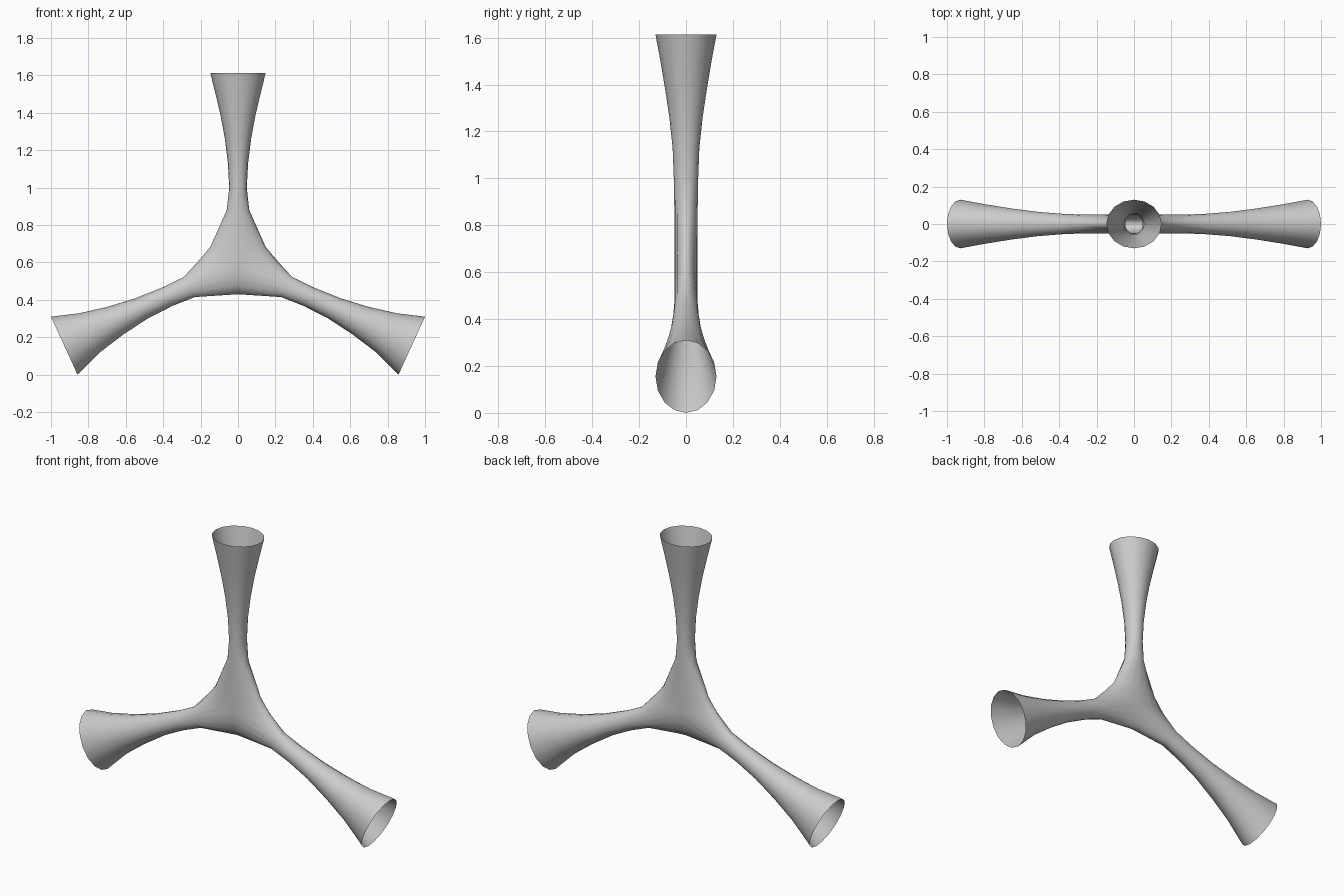
import bpy, bmesh, math

cube = bpy.data.objects.get("Cube")
if cube:
    bpy.data.objects.remove(cube)

SIDES = 16
HUB = (0.0, 0.58)      # x, z where the three arms meet
SIDE_SEAM = (0.215, 0.603)
LOW_SEAM = (0.0, 0.43)

# One plain grey material
grey = bpy.data.materials.new("warm_grey")
grey.use_nodes = True
colour = (0.6, 0.6, 0.6, 1.0)
grey.diffuse_color = colour
grey.node_tree.nodes["Principled BSDF"].inputs["Base Color"].default_value = colour


def ring(bm, a, b, depth, centre=None):
    """Oval loop through edge points a and b (x, z), bulging by depth in y."""
    c = centre or ((a[0] + b[0]) / 2, (a[1] + b[1]) / 2)
    loop = []
    for i in range(SIDES):
        t = 2 * math.pi * i / SIDES
        co, si = math.cos(t), math.sin(t)
        p = a if co >= 0 else b
        k = abs(co)
        loop.append(bm.verts.new((c[0] + (p[0] - c[0]) * k,
                                  depth * si,
                                  c[1] + (p[1] - c[1]) * k)))
    return loop


def arm(bm, seam_a, seam_b, sections):
    """Open flared tube from the hub seams out to the rim."""
    loops = [ring(bm, seam_a, seam_b, 0.05, HUB)]
    loops += [ring(bm, a, b, d) for a, b, d in sections]
    for l0, l1 in zip(loops, loops[1:]):
        for i in range(SIDES):
            j = (i + 1) % SIDES
            bm.faces.new((l0[i], l0[j], l1[j], l1[i]))


def flip(p):
    return (-p[0], p[1])


# Upright arm: half width, height, depth
upright = [(0.148, 0.683, 0.05), (0.06, 0.88, 0.05), (0.047, 1.0, 0.052),
           (0.054, 1.13, 0.057), (0.07, 1.26, 0.071), (0.092, 1.38, 0.089),
           (0.12, 1.50, 0.109), (0.148, 1.613, 0.13)]
# Lower arm: upper edge, lower edge, depth
lower = [((0.29, 0.522), (0.23, 0.415), 0.05),
         ((0.40, 0.468), (0.35, 0.368), 0.054),
         ((0.55, 0.408), (0.48, 0.302), 0.065),
         ((0.70, 0.362), (0.61, 0.217), 0.083),
         ((0.85, 0.328), (0.735, 0.122), 0.105),
         ((1.0, 0.31), (0.858, 0.0), 0.13)]

bm = bmesh.new()
arm(bm, SIDE_SEAM, flip(SIDE_SEAM), [((w, z), (-w, z), d) for w, z, d in upright])
arm(bm, SIDE_SEAM, LOW_SEAM, lower)
arm(bm, flip(SIDE_SEAM), LOW_SEAM, [(flip(a), flip(b), d) for a, b, d in lower])

# Weld the arms along the hub seams
bmesh.ops.remove_doubles(bm, verts=bm.verts, dist=0.0005)
bmesh.ops.recalc_face_normals(bm, faces=bm.faces)
for f in bm.faces:
    f.smooth = True

mesh = bpy.data.meshes.new("three_way_tube")
bm.to_mesh(mesh)
bm.free()
mesh.materials.append(grey)
tube = bpy.data.objects.new("three_way_tube", mesh)
bpy.context.collection.objects.link(tube)
